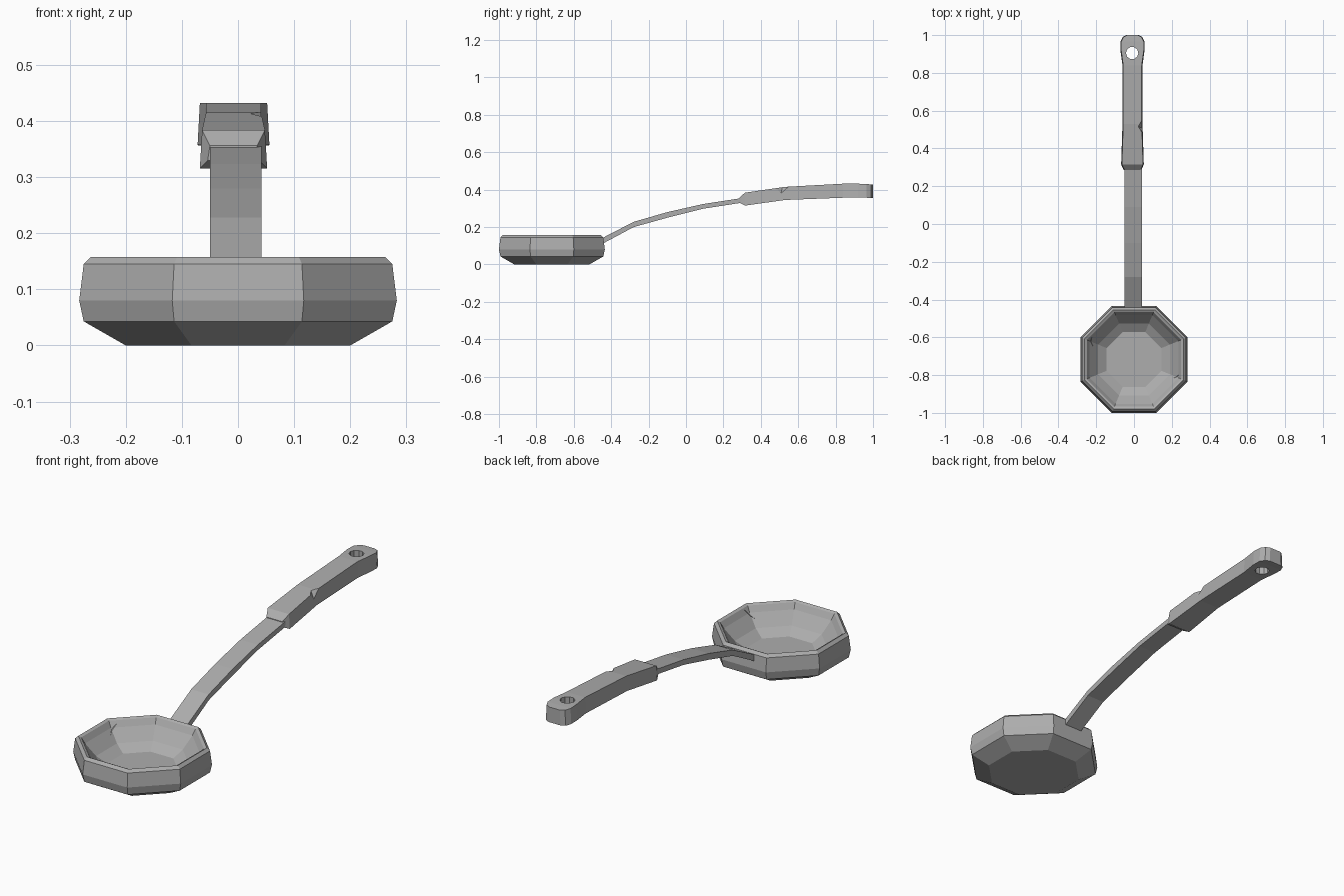
import bpy, bmesh, math
from mathutils import Vector

old = bpy.data.objects.get("Cube")
if old:
    bpy.data.objects.remove(old)

metal = bpy.data.materials.new("grey metal")
metal.use_nodes = True
GREY = (0.42, 0.42, 0.42, 1)
metal.diffuse_color = GREY
metal.node_tree.nodes["Principled BSDF"].inputs["Base Color"].default_value = GREY


def loft(name, rings, closed=False):
    """Skin a list of equal-sized point rings and cap the ends."""
    bm = bmesh.new()
    loops = [[bm.verts.new(p) for p in ring] for ring in rings]
    n = len(loops[0])
    for a, b in zip(loops, loops[1:]):
        for i in range(n):
            j = (i + 1) % n
            bm.faces.new((a[i], a[j], b[j], b[i]))
    bm.faces.new(loops[0])
    bm.faces.new(loops[-1])
    bmesh.ops.recalc_face_normals(bm, faces=bm.faces)
    mesh = bpy.data.meshes.new(name)
    bm.to_mesh(mesh)
    bm.free()
    mesh.materials.append(metal)
    obj = bpy.data.objects.new(name, mesh)
    bpy.context.collection.objects.link(obj)
    return obj


def octagon(apothem, z, cy=-0.717):
    r = apothem / math.cos(math.pi / 8)
    angles = [math.pi / 8 + i * math.pi / 4 for i in range(8)]
    return [(r * math.cos(a), cy + r * math.sin(a), z) for a in angles]


def section(y, half, low, high, cx, taper=0.0):
    return [(cx - half, y, low), (cx + half, y, low),
            (cx + half - taper, y, high), (cx - half + taper, y, high)]


def notch(name, corners):
    """Four-cornered wedge used to chip an edge."""
    bm = bmesh.new()
    bmesh.ops.convex_hull(bm, input=[bm.verts.new(p) for p in corners])
    bmesh.ops.recalc_face_normals(bm, faces=bm.faces)
    mesh = bpy.data.meshes.new(name)
    bm.to_mesh(mesh)
    bm.free()
    mesh.materials.append(metal)
    obj = bpy.data.objects.new(name, mesh)
    bpy.context.collection.objects.link(obj)
    return obj


def cut(obj, cutters):
    """Subtract the cutters, bake the result and drop the cutters."""
    for c in cutters:
        c.hide_render = True
        mod = obj.modifiers.new("cut", 'BOOLEAN')
        mod.operation = 'DIFFERENCE'
        mod.solver = 'EXACT'
        mod.object = c
    bpy.context.view_layer.update()
    deps = bpy.context.evaluated_depsgraph_get()
    mesh = bpy.data.meshes.new_from_object(obj.evaluated_get(deps))
    obj.modifiers.clear()
    obj.data = mesh
    for c in cutters:
        bpy.data.objects.remove(c)


# Bowl: outside from the base up, over the rim, then down the inside
bowl_profile = [(0.20, 0), (0.275, 0.043), (0.283, 0.08), (0.275, 0.145),
                (0.262, 0.158), (0.25, 0.152), (0.235, 0.125),
                (0.19, 0.07), (0.145, 0.04)]
bowl = loft("bowl", [octagon(a, z) for a, z in bowl_profile])

# Chips in the inner wall of the bowl
chips = [
    notch("left_chip", [(-0.25, -0.58, 0.145), (-0.185, -0.61, 0.135),
                        (-0.232, -0.67, 0.085), (-0.255, -0.62, 0.11)]),
    notch("right_chip", [(0.25, -0.79, 0.145), (0.185, -0.79, 0.135),
                         (0.222, -0.83, 0.085), (0.255, -0.81, 0.11)]),
]
cut(bowl, chips)

# Curved flat shaft
shaft_path = [(-0.46, 0.105, 0.135), (-0.435, 0.117, 0.148),
              (-0.28, 0.20, 0.228), (-0.10, 0.25, 0.28),
              (0.09, 0.298, 0.323), (0.31, 0.332, 0.357)]
shaft = loft("shaft", [section(y, 0.046, lo, hi, -0.004)
                       for y, lo, hi in shaft_path])

# Grip: flared collar, gentle waist and rounded end
grip_path = [(0.285, 0.046, 0.33, 0.356), (0.315, 0.06, 0.315, 0.384),
             (0.53, 0.053, 0.345, 0.415), (0.84, 0.053, 0.357, 0.432),
             (0.92, 0.064, 0.358, 0.432), (0.965, 0.064, 0.357, 0.43),
             (0.99, 0.052, 0.355, 0.428), (1.0, 0.032, 0.355, 0.427)]
grip = loft("grip", [section(y, half, lo, hi, -0.008, 0.004)
                     for y, half, lo, hi in grip_path])

# Hanging hole and edge chip
hole = loft("hole_cutter", [
    [(-0.01 + 0.033 * math.cos(k * math.pi / 5),
      0.905 + 0.033 * math.sin(k * math.pi / 5), z) for k in range(10)]
    for z in (0.3, 0.5)])
edge_chip = notch("edge_chip", [(0.012, 0.52, 0.43), (0.05, 0.45, 0.43),
                                (0.05, 0.58, 0.43), (0.05, 0.505, 0.37)])
cut(grip, [hole, edge_chip])
